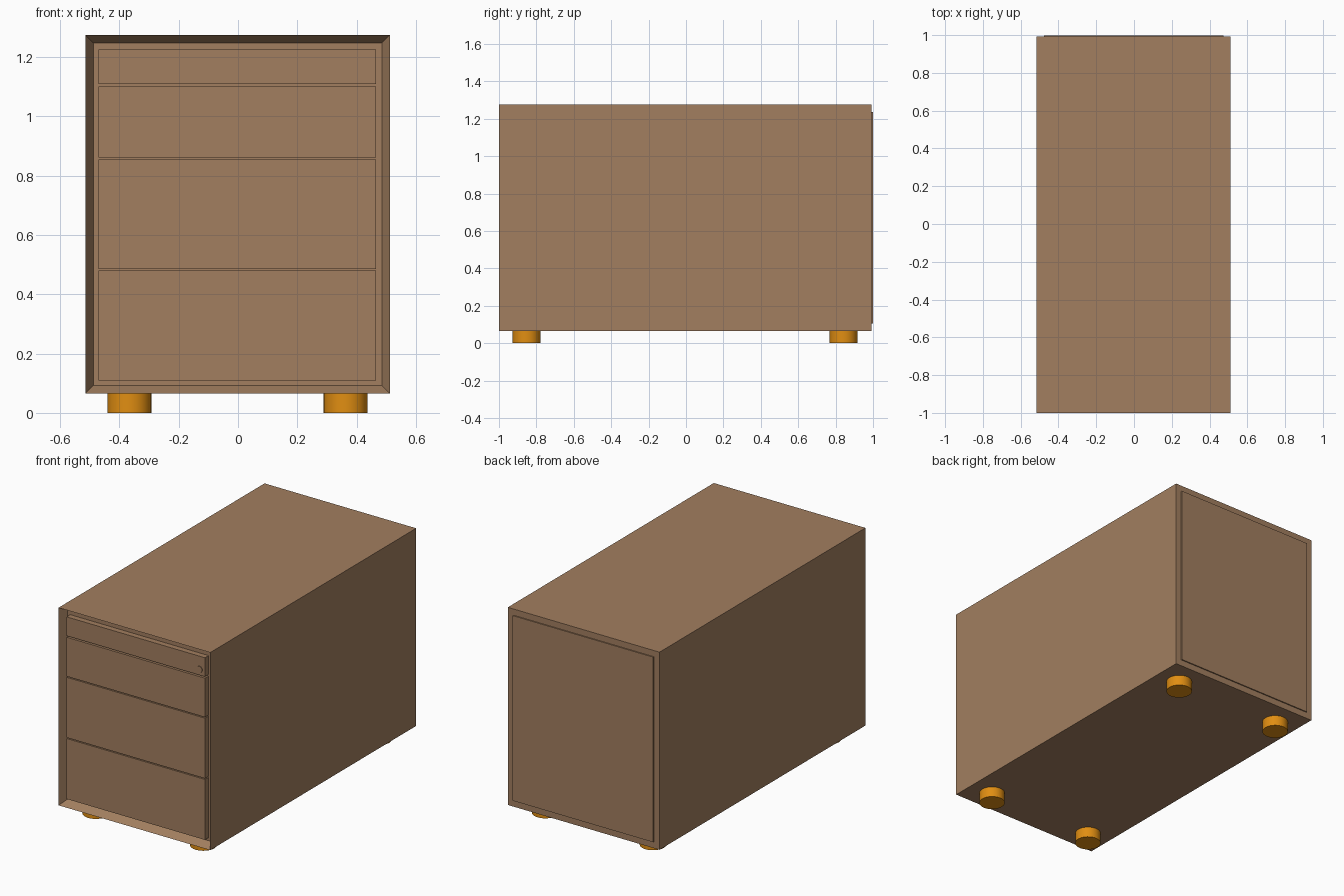
import bpy, bmesh, math
from mathutils import Vector, Matrix

if "Cube" in bpy.data.objects:
    bpy.data.objects.remove(bpy.data.objects["Cube"])


def material(name, rgb):
    m = bpy.data.materials.new(name)
    m.diffuse_color = (*rgb, 1)
    m.use_nodes = True
    m.node_tree.nodes["Principled BSDF"].inputs["Base Color"].default_value = m.diffuse_color
    return m


wood = material("brown_wood", (0.36, 0.21, 0.115))
orange = material("orange_plastic", (0.75, 0.27, 0.006))


def finish(bm, name, mat):
    bmesh.ops.recalc_face_normals(bm, faces=bm.faces)
    me = bpy.data.meshes.new(name)
    bm.to_mesh(me)
    bm.free()
    ob = bpy.data.objects.new(name, me)
    me.materials.append(mat)
    bpy.context.collection.objects.link(ob)
    return ob


def box_bm(x, y, z):
    bm = bmesh.new()
    size = Vector((x[1] - x[0], y[1] - y[0], z[1] - z[0]))
    mid = Vector((sum(x) / 2, sum(y) / 2, sum(z) / 2))
    mat = Matrix.Translation(mid) @ Matrix.Diagonal((*size, 1))
    bmesh.ops.create_cube(bm, size=1, matrix=mat)
    return bm


def cylinder(name, centre, radius, depth, mat, along_y=False):
    bm = bmesh.new()
    rot = Matrix.Rotation(math.pi / 2, 4, 'X') if along_y else Matrix.Identity(4)
    bmesh.ops.create_cone(bm, cap_ends=True, segments=32, radius1=radius,
                          radius2=radius, depth=depth,
                          matrix=Matrix.Translation(centre) @ rot)
    ob = finish(bm, name, mat)
    for o in bpy.context.selected_objects:
        o.select_set(False)
    bpy.context.view_layer.objects.active = ob
    ob.select_set(True)
    bpy.ops.object.shade_smooth_by_angle(angle=math.radians(35))


# Cabinet body with a recessed front opening
bm = box_bm((-0.515, 0.512), (-1.0, 0.992), (0.065, 1.275))
bm.normal_update()
front = [f for f in bm.faces if f.normal.y < -0.9]
bmesh.ops.inset_region(bm, faces=front, thickness=0.038)
bmesh.ops.translate(bm, verts=front[0].verts, vec=(0, 0.05, 0))
finish(bm, "cabinet_body", wood)

# Back panel, slightly proud of the body
finish(box_bm((-0.477, 0.474), (0.98, 0.999), (0.104, 1.237)), "back_panel", wood)

# Drawer fronts, bottom to top
for i, z in enumerate([(0.11, 0.48), (0.486, 0.855), (0.861, 1.1), (1.109, 1.225)]):
    finish(box_bm((-0.471, 0.466), (-0.985, -0.945), z), f"drawer_front_{i + 1}", wood)

# Lock on the top drawer
cylinder("lock", Vector((0.43, -0.984, 1.145)), 0.019, 0.012, wood, along_y=True)

# Four round feet
for x in (-0.366, 0.363):
    for y in (-0.853, 0.842):
        cylinder("foot", Vector((x, y, 0.0335)), 0.074, 0.067, orange)
